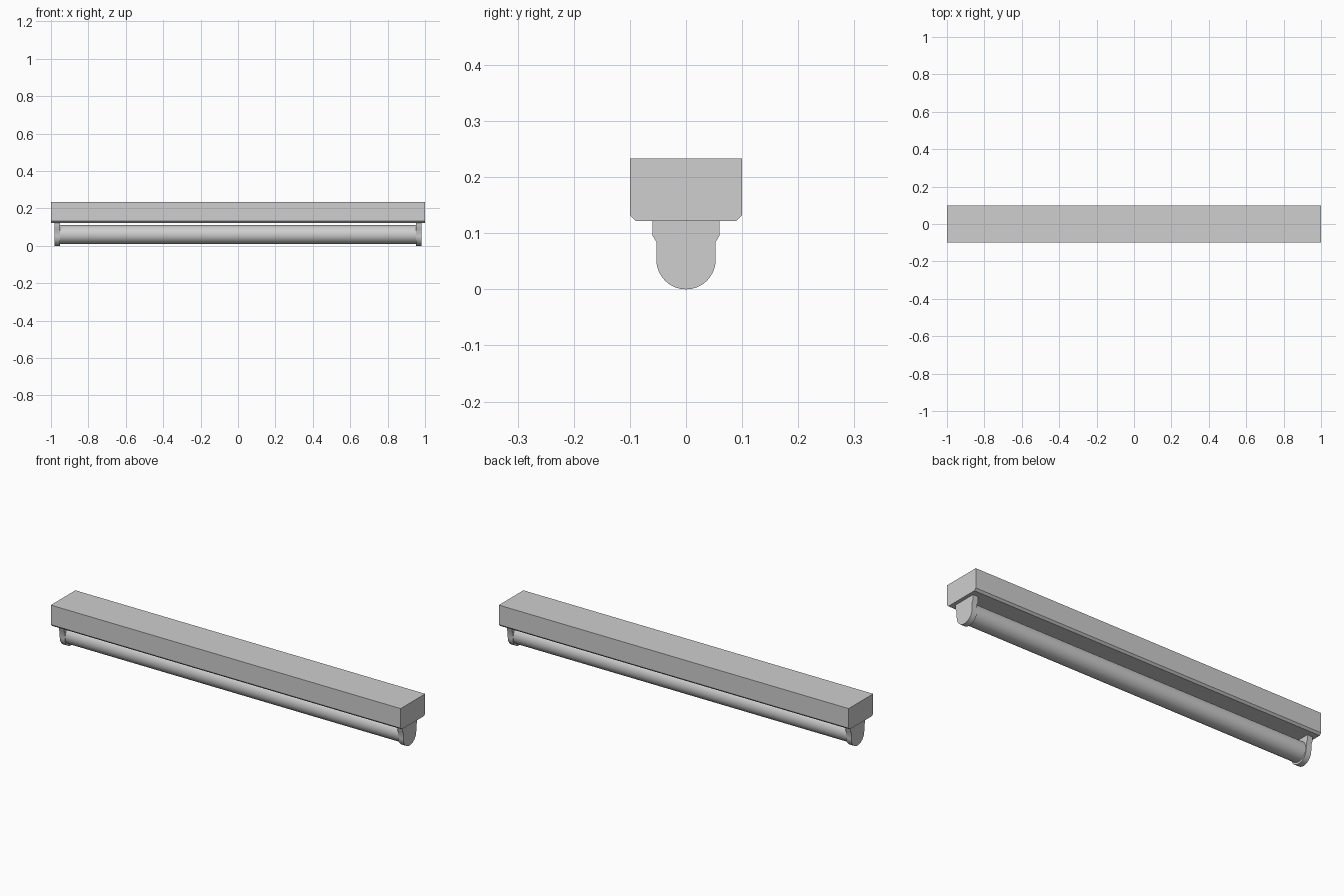
import bpy, bmesh, math

cube = bpy.data.objects.get("Cube")
if cube:
    bpy.data.objects.remove(cube, do_unlink=True)

grey = bpy.data.materials.new("light_grey")
grey.use_nodes = True
colour = (0.62, 0.62, 0.62, 1)
grey.diffuse_color = colour
grey.node_tree.nodes["Principled BSDF"].inputs["Base Color"].default_value = colour


def extrude_x(name, profile, x0, x1, smooth=False):
    """Extrude a closed (y, z) profile from x0 to x1."""
    bm = bmesh.new()
    face = bm.faces.new([bm.verts.new((x0, y, z)) for y, z in profile])
    moved = bmesh.ops.extrude_face_region(bm, geom=[face])["geom"]
    verts = [v for v in moved if isinstance(v, bmesh.types.BMVert)]
    bmesh.ops.translate(bm, verts=verts, vec=(x1 - x0, 0, 0))
    bmesh.ops.recalc_face_normals(bm, faces=bm.faces[:])
    mesh = bpy.data.meshes.new(name)
    bm.to_mesh(mesh)
    bm.free()
    mesh.materials.append(grey)
    obj = bpy.data.objects.new(name, mesh)
    bpy.context.collection.objects.link(obj)
    if smooth:
        bpy.ops.object.select_all(action="DESELECT")
        obj.select_set(True)
        bpy.context.view_layer.objects.active = obj
        bpy.ops.object.shade_smooth_by_angle(angle=math.radians(35))
    return obj


def arc(radius, height, start, end, steps):
    angles = [math.radians(start + (end - start) * i / steps) for i in range(steps + 1)]
    return [(radius * math.cos(a), height + radius * math.sin(a)) for a in angles]


def mirrored(half):
    return half + [(-y, z) for y, z in reversed(half)]


# Ceiling housing with chamfered lower edges
extrude_x("housing", mirrored([(0.1, 0.233), (0.1, 0.132), (0.09, 0.122)]), -1, 1)

# Lamp tube
extrude_x("tube", arc(0.05, 0.06, 0, 360, 32)[:-1], -0.965, 0.965, True)

# Round-bottomed lamp holders with wider shoulders
shoulder = [(0.06, 0.122), (0.06, 0.096), (0.053, 0.085)]
holder = (shoulder + arc(0.053, 0.053, 0, -180, 16)
          + [(-y, z) for y, z in reversed(shoulder)])
for side, label in ((-1, "right"), (1, "left")):
    extrude_x(label + "_holder", holder, side * 0.953, side * 0.982, True)
